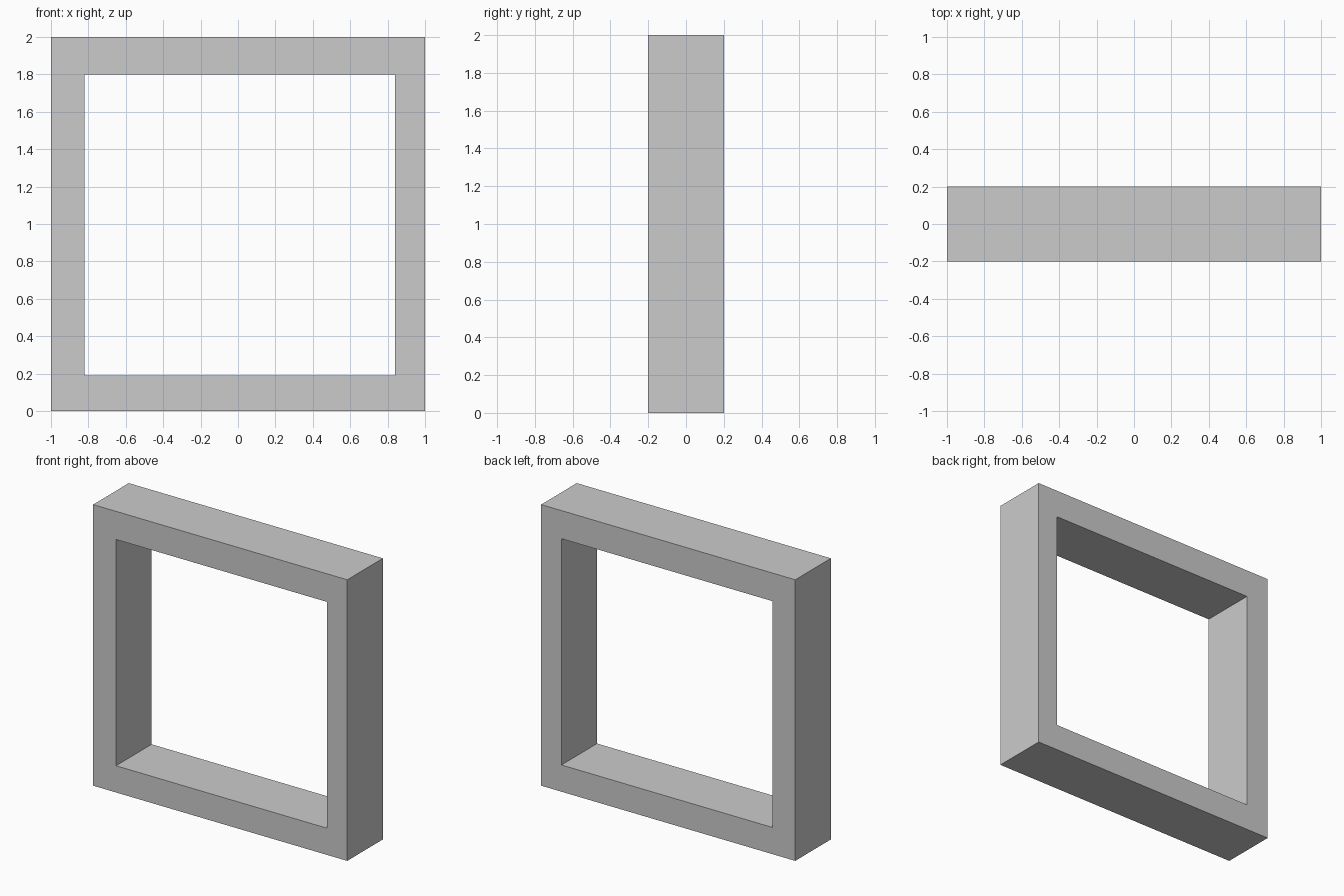
import bpy, bmesh

if "Cube" in bpy.data.objects:
    bpy.data.objects.remove(bpy.data.objects["Cube"])

HALF_DEPTH = 0.2


def rectangle(x0, x1, z0, z1):
    return [(x0, z0), (x1, z0), (x1, z1), (x0, z1)]


# Outer outline and slightly off-centre opening, as (x, z) corners
outer = rectangle(-1.0, 1.0, 0.0, 2.0)
inner = rectangle(-0.82, 0.84, 0.19, 1.8)

# Front ring of four mitred faces, extruded back to full depth
bm = bmesh.new()
out_v = [bm.verts.new((x, -HALF_DEPTH, z)) for x, z in outer]
in_v = [bm.verts.new((x, -HALF_DEPTH, z)) for x, z in inner]
ring = []
for i in range(4):
    j = (i + 1) % 4
    ring.append(bm.faces.new((out_v[i], out_v[j], in_v[j], in_v[i])))

back = bmesh.ops.extrude_face_region(bm, geom=ring, use_keep_orig=True)["geom"]
back_verts = [g for g in back if isinstance(g, bmesh.types.BMVert)]
bmesh.ops.translate(bm, verts=back_verts, vec=(0, 2 * HALF_DEPTH, 0))
bmesh.ops.recalc_face_normals(bm, faces=bm.faces[:])

mesh = bpy.data.meshes.new("square_frame")
bm.to_mesh(mesh)
bm.free()
frame = bpy.data.objects.new("square_frame", mesh)
bpy.context.collection.objects.link(frame)
